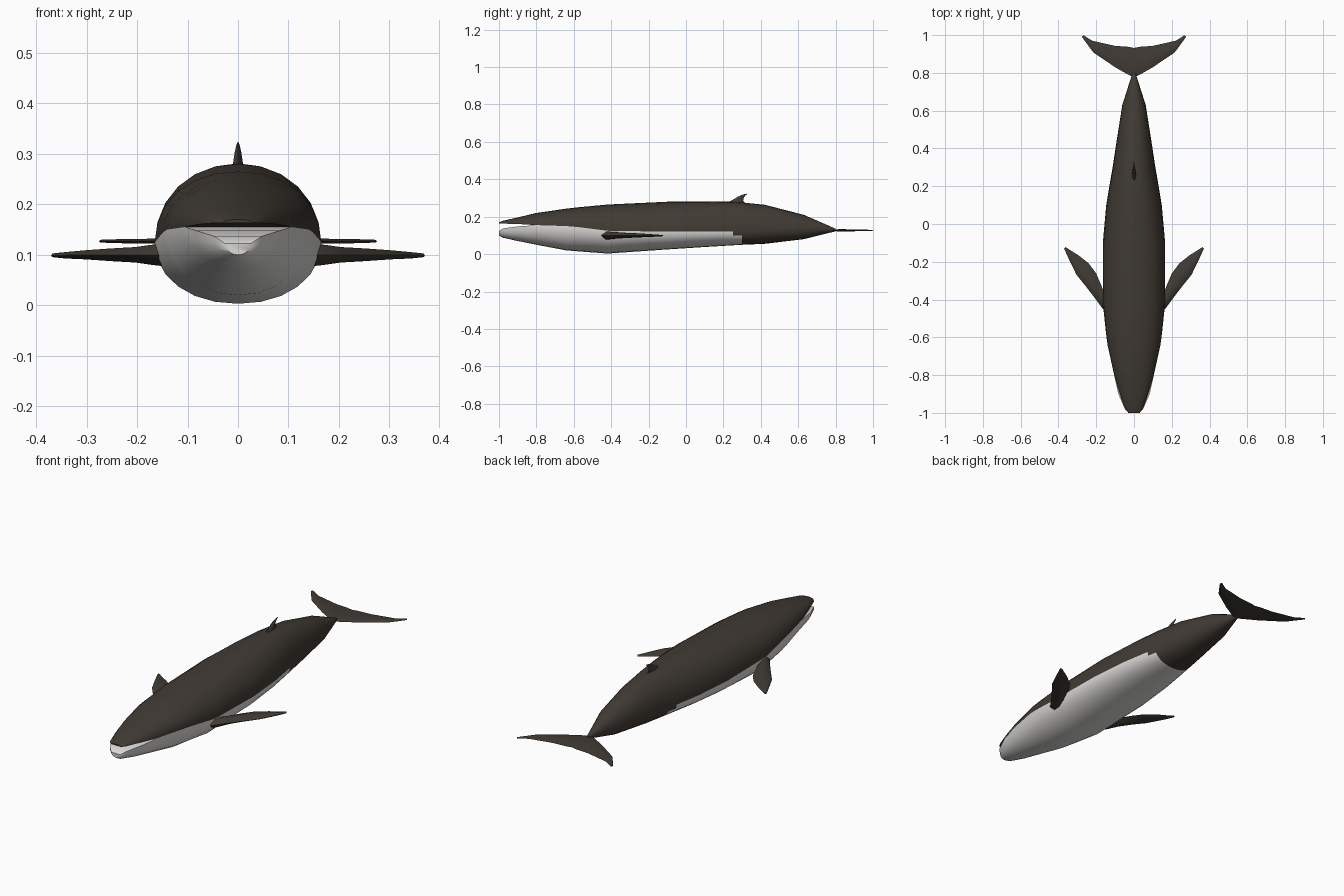
import bpy, bmesh, math
from mathutils import Vector

if "Cube" in bpy.data.objects:
    bpy.data.objects.remove(bpy.data.objects["Cube"])


def material(name, rgb):
    m = bpy.data.materials.new(name)
    m.diffuse_color = (*rgb, 1)
    m.use_nodes = True
    m.node_tree.nodes["Principled BSDF"].inputs["Base Color"].default_value = m.diffuse_color
    return m


DARK = material("dark brown skin", (0.052, 0.043, 0.034))
PALE = material("pale belly", (0.72, 0.71, 0.69))


def finish(bm, name, mats, angle=50, mirror=False):
    bmesh.ops.remove_doubles(bm, verts=bm.verts, dist=0.0002)
    bmesh.ops.recalc_face_normals(bm, faces=bm.faces)
    me = bpy.data.meshes.new(name)
    bm.to_mesh(me)
    bm.free()
    ob = bpy.data.objects.new(name, me)
    bpy.context.collection.objects.link(ob)
    for m in mats:
        me.materials.append(m)
    if mirror:
        ob.modifiers.new("Mirror", 'MIRROR').use_axis = (True, False, False)
    bpy.ops.object.select_all(action='DESELECT')
    ob.select_set(True)
    bpy.context.view_layer.objects.active = ob
    bpy.ops.object.shade_smooth_by_angle(angle=math.radians(angle))
    return ob


# Body stations: y, upper width, lower width, top, upper lip, lower lip, bottom
STATIONS = [
    (-1.0, .030, .025, .170, .163, .122, .100),
    (-.98, .046, .048, .178, .163, .137, .088),
    (-.90, .075, .083, .196, .161, .148, .070),
    (-.80, .105, .105, .220, .155, .155, .050),
    (-.64, .140, .140, .243, .150, .150, .020),
    (-.58, .148, .148, .250, .145, .145, .015),
    (-.42, .165, .165, .265, .125, .125, .003),
    (-.10, .165, .165, .280, .120, .120, .025),
    (.10, .147, .147, .281, .120, .120, .038),
    (.25, .122, .122, .280, .120, .120, .047),
    (.30, .113, .113, .276, .120, .120, .050),
    (.42, .095, .095, .264, .130, .130, .055),
    (.63, .062, .062, .210, .135, .135, .080),
    (.80, .008, .008, .136, .130, .130, .122),
]
N = 12       # segments around each half
MOUTH = 3    # station at the corner of the mouth


def half_ring(bm, y, w, seam, edge):
    pts = []
    for i in range(N + 1):
        a = math.pi * i / N
        c, s = math.cos(a), math.sin(a)
        x = w * math.copysign(abs(c) ** 0.95, c)
        pts.append(bm.verts.new((x, y, seam + (edge - seam) * max(s, 0) ** 0.95)))
    return pts


# Body: back and belly halves share a seam, which opens at the mouth
bm = bmesh.new()
for lower in (False, True):
    rings = [half_ring(bm, y, wl if lower else wu, zl if lower else zu,
                       bot if lower else top)
             for y, wu, wl, top, zu, zl, bot in STATIONS]
    for k in range(len(rings) - 1):
        a, b = rings[k], rings[k + 1]
        y_mid = (STATIONS[k][0] + STATIONS[k + 1][0]) / 2
        for i in range(N):
            f = bm.faces.new((a[i], a[i + 1], b[i + 1], b[i]))
            # Pale patch ends in a rounded tongue below the tail stock
            tongue = y_mid < .25 or (y_mid < .3 and 1 <= i < N - 1)
            f.material_index = int(lower and tongue)
        if k < MOUTH:
            f = bm.faces.new((a[0], a[N], b[N], b[0]))
            f.material_index = int(lower)
    nose = bm.faces.new(rings[0])
    nose.material_index = int(lower)
    bm.faces.new(rings[-1])
finish(bm, "body", (DARK, PALE))


def foil(name, stations, normal, mirror=False):
    """Loft lens sections: each station is leading point, trailing point, half thickness."""
    bm = bmesh.new()
    n = Vector(normal)
    rings = []
    for lead, trail, t in stations:
        a, b = Vector(lead), Vector(trail)
        section = ((0, 0), (.25, .9), (.6, .8), (1, 0), (.6, -.8), (.25, -.9))
        rings.append([bm.verts.new(a.lerp(b, u) + n * t * v) for u, v in section])
    for a, b in zip(rings, rings[1:]):
        for i in range(6):
            j = (i + 1) % 6
            bm.faces.new((a[i], a[j], b[j], b[i]))
    bm.faces.new(rings[-1])
    bm.faces.new(rings[0])
    return finish(bm, name, (DARK,), 60, mirror)


# Swept-back flippers
foil("flippers", [
    ((.120, -.47, .098), (.120, -.36, .098), .026),
    ((.165, -.45, .100), (.165, -.345, .100), .023),
    ((.205, -.395, .100), (.200, -.262, .100), .017),
    ((.255, -.33, .100), (.240, -.208, .100), .014),
    ((.305, -.268, .100), (.295, -.165, .100), .010),
    ((.345, -.185, .099), (.335, -.140, .099), .007),
    ((.370, -.130, .099), (.362, -.122, .099), .004),
], (0, 0, 1), mirror=True)

# Tail flukes
foil("tail_flukes", [
    ((0, .775, .127), (0, .932, .127), .007),
    ((.03, .79, .127), (.03, .938, .127), .007),
    ((.10, .83, .127), (.10, .943, .127), .006),
    ((.215, .908, .127), (.22, .970, .127), .005),
    ((.250, .955, .127), (.245, .985, .127), .004),
    ((.275, .990, .127), (.268, 1.0, .127), .003),
], (0, 0, 1), mirror=True)

# Hooked dorsal fin
foil("dorsal_fin", [
    ((0, .20, .268), (0, .325, .262), .013),
    ((0, .245, .287), (0, .306, .285), .010),
    ((0, .275, .306), (0, .308, .300), .007),
    ((0, .300, .317), (0, .316, .312), .004),
    ((0, .322, .323), (0, .326, .320), .002),
], (1, 0, 0))
